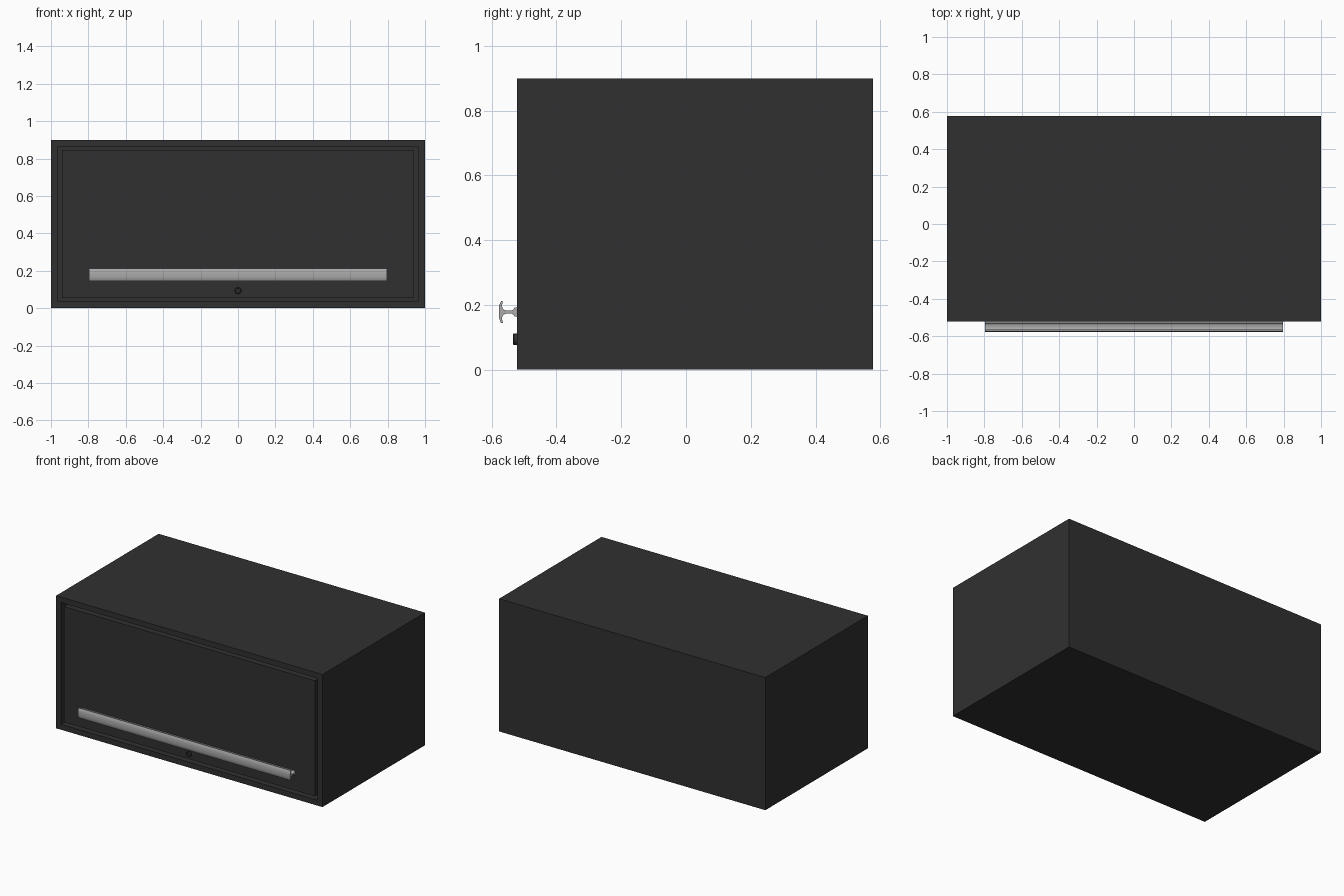
import bpy, bmesh, math

if "Cube" in bpy.data.objects:
    bpy.data.objects.remove(bpy.data.objects["Cube"])

FRONT, BACK, H = -0.522, 0.577, 0.9


def paint(name, value):
    m = bpy.data.materials.new(name)
    m.diffuse_color = (value, value, value, 1)
    m.use_nodes = True
    m.node_tree.nodes["Principled BSDF"].inputs["Base Color"].default_value = m.diffuse_color
    return m


dark = paint("dark_grey", 0.03)
black = paint("black", 0.012)
steel = paint("brushed_steel", 0.4)


def finish(bm, name, mat):
    bmesh.ops.recalc_face_normals(bm, faces=bm.faces)
    mesh = bpy.data.meshes.new(name)
    bm.to_mesh(mesh)
    bm.free()
    obj = bpy.data.objects.new(name, mesh)
    bpy.context.collection.objects.link(obj)
    mesh.materials.append(mat)
    return obj


def box(bm, lo, hi):
    verts = bmesh.ops.create_cube(bm, size=1)["verts"]
    for v in verts:
        v.co = [(a + b) / 2 + c * (b - a) for a, b, c in zip(lo, hi, v.co)]


def smooth(obj, angle=35):
    bpy.ops.object.select_all(action='DESELECT')
    obj.select_set(True)
    bpy.context.view_layer.objects.active = obj
    bpy.ops.object.shade_smooth_by_angle(angle=math.radians(angle))


# Cabinet body: box with the front face inset and pushed in to form the cavity
bm = bmesh.new()
box(bm, (-1, FRONT, 0), (1, BACK, H))
front = min(bm.faces, key=lambda f: f.calc_center_median().y)
bmesh.ops.inset_region(bm, faces=[front], thickness=0.052)
front = bmesh.ops.extrude_discrete_faces(bm, faces=[front])["faces"][0]
for v in front.verts:
    v.co.y = BACK - 0.05
finish(bm, "cabinet_body", dark)

# Flush door with a thin gap all round
bm = bmesh.new()
box(bm, (-0.942, FRONT, 0.058), (0.942, FRONT + 0.04, H - 0.058))
finish(bm, "door", dark)

# Handle rail: half of the T profile (y, height), mirrored and extruded along x
half = [(-0.578, 0.012), (-0.576, 0.023), (-0.571, 0.034), (-0.565, 0.033),
        (-0.568, 0.022), (-0.567, 0.012), (-0.562, 0.007), (-0.555, 0.005),
        (-0.538, 0.005), (-0.533, 0.008), (-0.529, 0.014), (FRONT, 0.014)]
profile = half + [(y, -z) for y, z in reversed(half)]
bm = bmesh.new()
face = bm.faces.new([bm.verts.new((-0.797, y, 0.178 + z)) for y, z in profile])
ext = bmesh.ops.extrude_face_region(bm, geom=[face])["geom"]
bmesh.ops.translate(bm, vec=(1.594, 0, 0),
                    verts=[g for g in ext if isinstance(g, bmesh.types.BMVert)])
smooth(finish(bm, "door_handle", steel))

# Lock barrel: stepped turned profile (radius, y) with a recessed face
rings = [(0.018, FRONT + 0.002), (0.018, -0.531), (0.0155, -0.534),
         (0.0135, -0.534), (0.0125, -0.531)]
bm = bmesh.new()
n = 32
loops = [[bm.verts.new((r * math.cos(2 * math.pi * i / n), y,
                        0.094 + r * math.sin(2 * math.pi * i / n)))
          for i in range(n)] for r, y in rings]
for a, b in zip(loops, loops[1:]):
    for i in range(n):
        j = (i + 1) % n
        bm.faces.new((a[i], a[j], b[j], b[i]))
bm.faces.new(loops[0])
bm.faces.new(loops[-1])
smooth(finish(bm, "lock_barrel", dark))

# Keyhole slot
bm = bmesh.new()
box(bm, (-0.0015, -0.5315, 0.087), (0.0015, -0.528, 0.101))
finish(bm, "keyhole", black)
